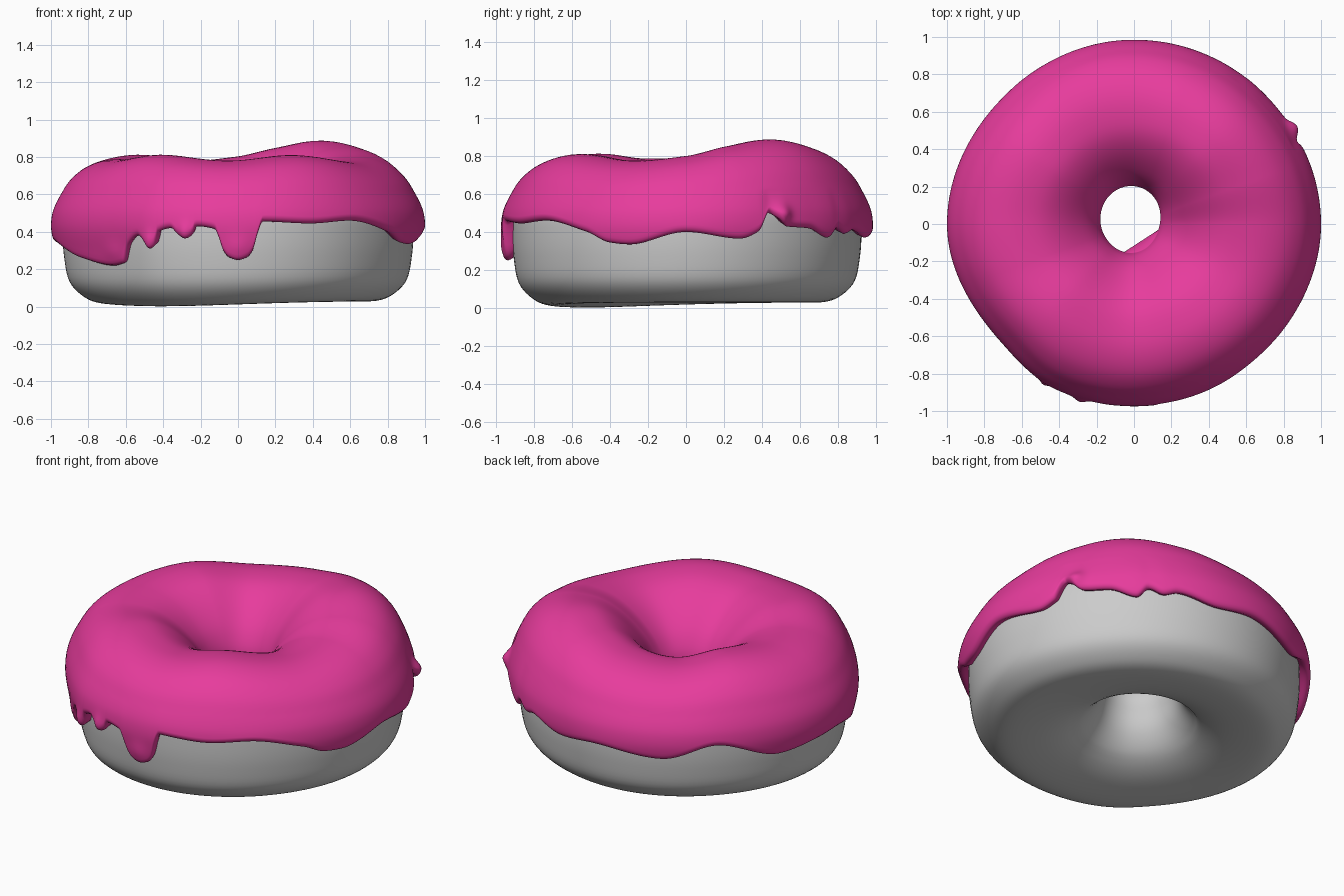
import bpy, bmesh, math
from math import cos, sin, radians, exp

if "Cube" in bpy.data.objects:
    bpy.data.objects.remove(bpy.data.objects["Cube"])

N = 600

def keyed(keys, deg):
    """Smooth periodic interpolation without overshoot of (degree, value) pairs."""
    deg %= 360
    n = len(keys)
    i = max([j for j in range(n) if keys[j][0] <= deg], default=-1)
    q = []
    for j in range(i - 1, i + 3):
        a, v = keys[j % n]
        q.append((a + 360 * (j // n), v))
    m = [(q[j + 1][1] - q[j][1]) / (q[j + 1][0] - q[j][0]) for j in range(3)]
    ta, tb = [2 * m[j] * m[j + 1] / (m[j] + m[j + 1]) if m[j] * m[j + 1] > 0 else 0 for j in (0, 1)]
    h = q[2][0] - q[1][0]
    t = (deg - q[1][0]) / h
    return ((2 * t**3 - 3 * t * t + 1) * q[1][1] + (t**3 - 2 * t * t + t) * h * ta
            + (3 * t * t - 2 * t**3) * q[2][1] + (t**3 - t * t) * h * tb)

def linear(pts, z):
    """Linear lookup, points sorted by first value."""
    for (a, va), (b, vb) in zip(pts, pts[1:]):
        if z <= b:
            t = max(0, (z - a) / (b - a))
            return va + (vb - va) * t
    return pts[-1][1]

def spline(pts, steps, closed=False):
    """Catmull-Rom curve through profile points."""
    n, out = len(pts), []
    for i in range(n if closed else n - 1):
        if closed:
            q = [pts[(i + j) % n] for j in (-1, 0, 1, 2)]
        else:
            q = [pts[min(max(i + j, 0), n - 1)] for j in (-1, 0, 1, 2)]
        for s in range(steps):
            t = s / steps
            out.append(tuple(0.5 * (2 * b + (c - a) * t + (2 * a - 5 * b + 4 * c - d) * t * t
                                    + (3 * b - a - 3 * c + d) * t ** 3) for a, b, c, d in zip(*q)))
    if not closed:
        out.append(pts[-1])
    return out

def gauss(d, w):
    return exp(-(d / w) ** 2)

def adiff(a, b):
    return (a - b + 180) % 360 - 180

def ring_mesh(name, columns):
    """Join profile columns around the z axis."""
    bm = bmesh.new()
    grid = [[bm.verts.new(p) for p in col] for col in columns]
    rows = len(grid[0])
    for i in range(len(grid)):
        a, b = grid[i], grid[(i + 1) % len(grid)]
        for j in range(rows):
            k = (j + 1) % rows
            bm.faces.new((a[j], b[j], b[k], a[k]))
    bmesh.ops.recalc_face_normals(bm, faces=bm.faces)
    for f in bm.faces:
        f.smooth = True
    me = bpy.data.meshes.new(name)
    bm.to_mesh(me)
    bm.free()
    ob = bpy.data.objects.new(name, me)
    bpy.context.collection.objects.link(ob)
    return ob

# Shape changes around the ring: outline, ridge height, hole
OUTLINE = [(0, 1.0), (45, .985), (90, .985), (135, .975), (180, 1.0), (222, .95), (244, .978), (270, .975),
           (315, .975)]
RIDGE = [(0, .80), (20, .85), (45, .887), (70, .85), (92, .80), (118, .775), (148, .812), (180, .79),
         (200, .787), (228, .812), (265, .78), (297, .81), (335, .775)]

def lift(deg, z):
    return z if z < .42 else .42 + (z - .42) * (keyed(RIDGE, deg) - .42) / .38

def hole(deg):
    t = radians(deg)
    return .168 - .02 * cos(t) + .025 * sin(t) - .01 * cos(2 * t)

def hole_shift(deg, r, z):
    w = max(0, 1 - (r - .17) / .4) if z > .1 else max(0, 1 - (r - .17) / .4) * .5
    return r + (hole(deg) - .17) * w

def polar(deg, r, z):
    return (r * cos(radians(deg)), r * sin(radians(deg)), z)

# Dough: closed ring, resting lowest at the front left
dough_pts = [(.205, .42), (.215, .30), (.25, .2), (.33, .11), (.45, .055), (.60, .028), (.74, .026),
             (.83, .062), (.902, .14), (.93, .27), (.938, .40), (.93, .5), (.88, .62), (.78, .71),
             (.62, .745), (.45, .71), (.3, .59)]
dough_profile = spline(dough_pts, 5, True)
cols = []
for i in range(120):
    d = i * 3
    tilt = .006 - .028 * gauss(adiff(d, 232), 55)
    cols.append([polar(d, hole_shift(d, r, z) * (1 + (keyed(OUTLINE, d) - 1) * min(1, r)),
                       lift(d, z) + tilt * max(0, 1 - z / .4)) for r, z in dough_profile])
ring_mesh("dough", cols)

# Icing: lower edge height by angle, with the drips
EDGE = [(0, .40), (17, .365), (23, .40), (27, .50), (29, .48), (33, .43), (42, .42), (51, .37), (55, .42),
        (60, .39), (65, .41), (79, .37), (94, .39), (117, .35), (135, .43), (158, .32), (172, .34),
        (182, .35), (205, .26), (222, .22), (228, .235), (231, .33), (236, .38), (238.3, .345), (240.5, .31),
        (242.6, .335), (243.6, .40), (248, .42), (250.5, .385), (253, .365), (255.3, .385), (256.5, .43),
        (262.5, .415), (263.8, .37), (265.2, .30), (267, .265), (270, .25), (273, .265), (274.8, .30),
        (276.3, .39), (278, .455), (294, .445), (309, .46), (327, .40), (335, .345), (342, .335)]
DRIPS = [(225, .28, 5, .06, .012), (240.5, .345, 2.2, .05, .022), (253, .395, 2.2, .05, .02),
         (270, .30, 4.5, .07, .02), (31, .50, 2.8, .045, .035)]
upper = spline([(.17, .43), (.19, .51), (.25, .61), (.36, .715), (.48, .78), (.61, .80), (.72, .79),
                (.82, .75), (.90, .68), (.95, .60)], 4)
OUTER = [(p[1], p[0]) for p in spline([(.955, .22), (.975, .30), (.992, .37), (1.0, .43), (.995, .49),
                                       (.98, .54), (.95, .60), (.90, .68)], 5)]

cols = []
for i in range(N):
    d = i * 360 / N
    scale, e = keyed(OUTLINE, d), keyed(EDGE, d)
    # inner rim, cut straight on one side by a small flap
    chord = cos(radians(d + 57))
    rim = min(hole(d), .097 / chord) if chord > .3 else hole(d)
    prof = [(.26, .46), (rim + .02, .41), (rim, .42)]
    prof += [(hole_shift(d, r, z) * (1 + (scale - 1) * r), lift(d, z)) for r, z in upper]
    r0, z0 = prof[-1]
    gap = r0 - linear(OUTER, z0) * scale
    # outer wall down to the rounded lip
    for s in range(1, 15):
        t = s / 14
        z = z0 + (e + .028 - z0) * t
        r = linear(OUTER, z) * scale + gap * (1 - t) ** 2
        for a, zc, wa, wz, amp in DRIPS:
            r += amp * gauss(adiff(d, a), wa) * gauss(z - zc, wz)
        prof.append((r, z))
    r, z = prof[-1]
    prof += [(r - .005, e + .014), (r - .014, e + .004), (r - .026, e), (r - .04, e + .006),
             (.91 * scale, e + .03), (.84 * scale, .56), (.62, .68), (.4, .6)]
    cols.append([polar(d, *p) for p in prof])
icing = ring_mesh("icing", cols)

pink = bpy.data.materials.new("pink_icing")
pink.diffuse_color = (.8, .045, .335, 1)
pink.use_nodes = True
pink.node_tree.nodes["Principled BSDF"].inputs["Base Color"].default_value = pink.diffuse_color
icing.data.materials.append(pink)
